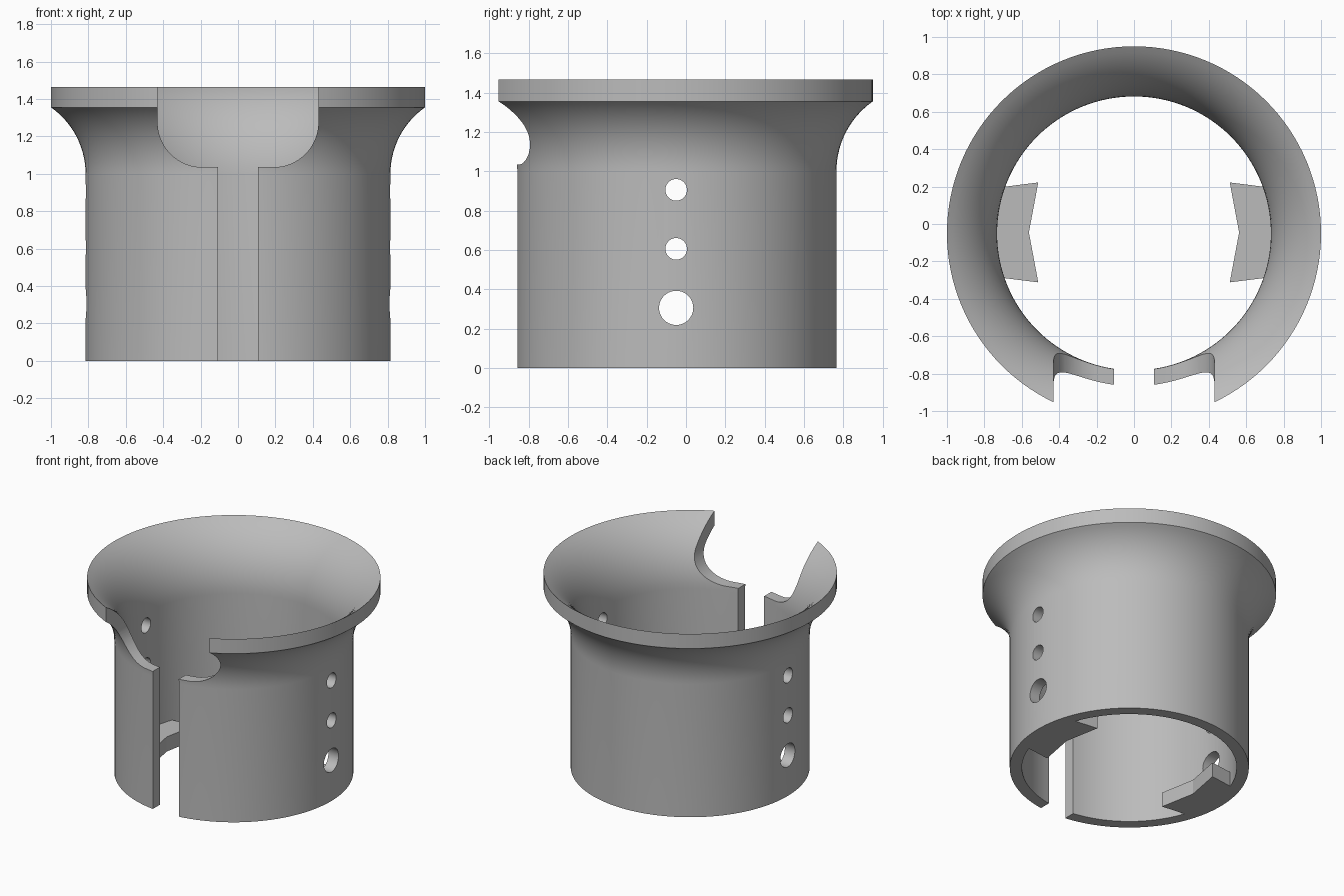
import bpy, bmesh
from math import sin, cos, pi, atan

cube = bpy.data.objects.get("Cube")
if cube:
    bpy.data.objects.remove(cube, do_unlink=True)

CY = -0.05            # axis of the collar
R_OUT, R_IN = 0.815, 0.732
Z_FLARE, Z_LIP, Z_TOP = 1.0, 1.355, 1.465

grey = bpy.data.materials.new("plain_grey")
grey.use_nodes = True
colour = (0.5, 0.5, 0.5, 1)
grey.diffuse_color = colour
grey.node_tree.nodes["Principled BSDF"].inputs["Base Color"].default_value = colour


def to_object(name, bm):
    bmesh.ops.recalc_face_normals(bm, faces=bm.faces)
    mesh = bpy.data.meshes.new(name)
    bm.to_mesh(mesh)
    bm.free()
    mesh.materials.append(grey)
    obj = bpy.data.objects.new(name, mesh)
    bpy.context.collection.objects.link(obj)
    return obj


def prism(name, points, offset):
    """Extrude a closed outline along an offset."""
    bm = bmesh.new()
    face = bm.faces.new([bm.verts.new(p) for p in points])
    new = bmesh.ops.extrude_face_region(bm, geom=[face])["geom"]
    verts = [v for v in new if isinstance(v, bmesh.types.BMVert)]
    bmesh.ops.translate(bm, vec=offset, verts=verts)
    return to_object(name, bm)


def flare(r, z_end, steps=14):
    """Arc that leaves the wall vertically and reaches the lip at radius 1."""
    dr, dz = 1 - r, z_end - Z_FLARE
    turn = 2 * atan(dr / dz)
    radius = dz / sin(turn)
    return [(r + radius * (1 - cos(turn * i / steps)),
             Z_FLARE + radius * sin(turn * i / steps)) for i in range(steps + 1)]


def cut(obj, cutter):
    cutter.hide_render = True
    mod = obj.modifiers.new("cut", 'BOOLEAN')
    mod.operation, mod.solver, mod.object = 'DIFFERENCE', 'EXACT', cutter
    bpy.context.view_layer.objects.active = obj
    bpy.ops.object.modifier_apply(modifier=mod.name)
    bpy.data.objects.remove(cutter, do_unlink=True)


# Flared collar: wall profile turned around the axis
profile = [(R_OUT, 0)] + flare(R_OUT, Z_LIP) + flare(R_IN, Z_TOP)[::-1] + [(R_IN, 0)]
SEG = 128
bm = bmesh.new()
rings = [[bm.verts.new((r * cos(2 * pi * i / SEG), CY + r * sin(2 * pi * i / SEG), z))
          for r, z in profile] for i in range(SEG)]
n = len(profile)
for i in range(SEG):
    a, b = rings[i], rings[(i + 1) % SEG]
    for j in range(n):
        k = (j + 1) % n
        bm.faces.new((a[j], b[j], b[k], a[k]))
collar = to_object("flared_collar", bm)

# Front notch with rounded lower corners, and the narrow slot below it
W, FLOOR, RAD, SLOT = 0.43, 1.035, 0.24, 0.108
half = [(SLOT, -0.2), (SLOT, FLOOR)]
half += [(W - RAD + RAD * sin(t * pi / 32), FLOOR + RAD - RAD * cos(t * pi / 32))
         for t in range(17)]
half += [(W, 1.7)]
outline = half + [(-x, z) for x, z in reversed(half)]
cut(collar, prism("notch_cutter", [(x, -1.3, z) for x, z in outline], (0, 0.9, 0)))

# Holes straight through both side walls
for z, r in ((0.905, 0.055), (0.605, 0.055), (0.305, 0.087)):
    circle = [(-1.2, CY + r * cos(t * pi / 20), z + r * sin(t * pi / 20)) for t in range(40)]
    cut(collar, prism("hole_cutter", circle, (2.4, 0, 0)))

bpy.ops.object.select_all(action='DESELECT')
collar.select_set(True)
bpy.context.view_layer.objects.active = collar
bpy.ops.object.shade_smooth_by_angle(angle=pi / 6)

# Inner tabs with a shallow V edge, seated in the wall at the base
for side, name in ((1, "left_tab"), (-1, "right_tab")):
    upper = [(0.75, 0.237), (0.512, 0.267)]
    pts = upper + [(0.562, 0)] + [(x, -y) for x, y in reversed(upper)] + [(0.78, 0)]
    prism(name, [(side * x, CY + 0.005 + y, 0) for x, y in pts], (0, 0, 0.11))
